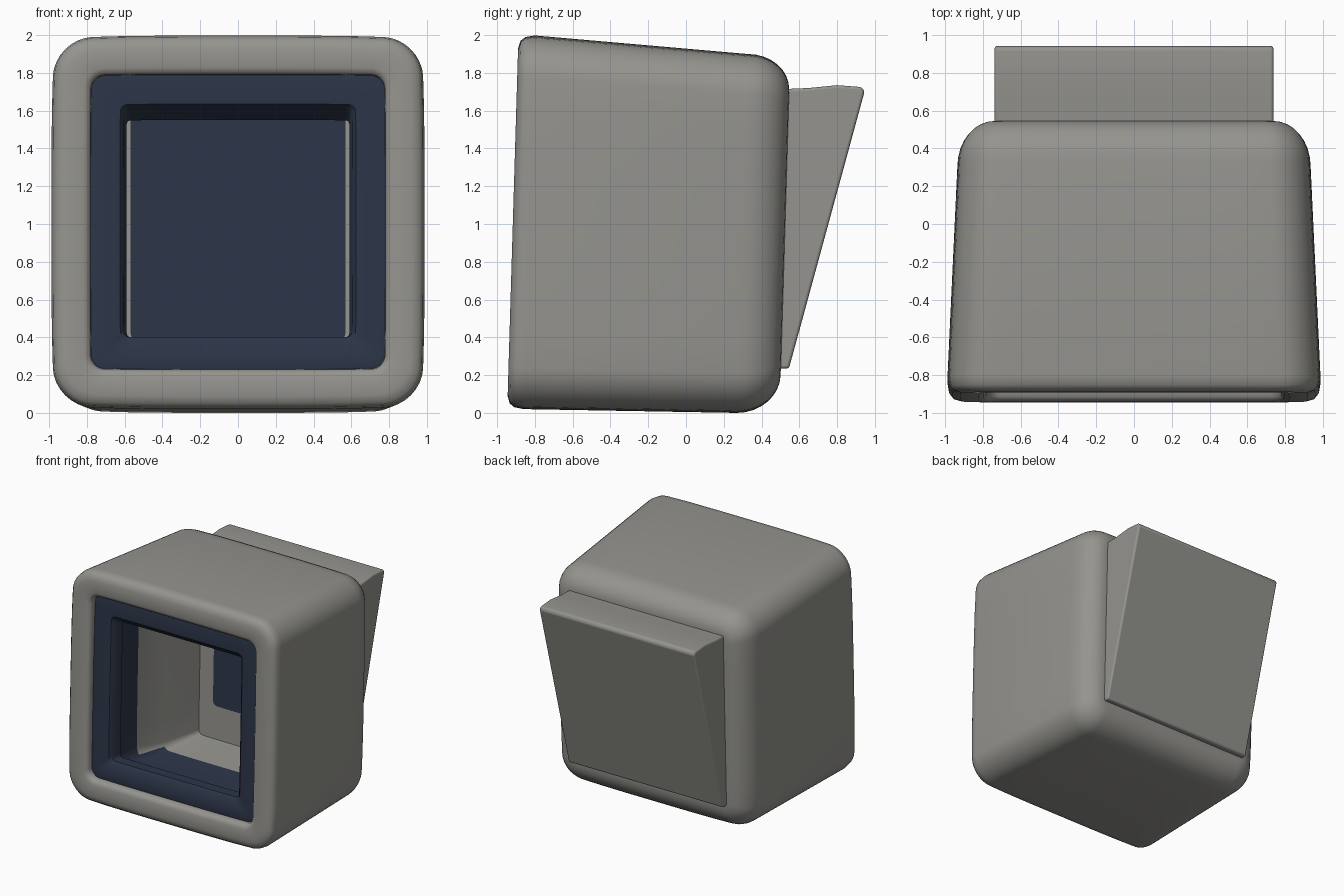
import bpy, bmesh, math

if "Cube" in bpy.data.objects:
    bpy.data.objects.remove(bpy.data.objects["Cube"])


def material(name, rgb):
    m = bpy.data.materials.new(name)
    m.diffuse_color = (*rgb, 1)
    m.use_nodes = True
    m.node_tree.nodes["Principled BSDF"].inputs["Base Color"].default_value = m.diffuse_color
    return m


GREY = material("warm grey", (0.30, 0.295, 0.272))
NAVY = material("dark navy", (0.025, 0.035, 0.063))
LEAN = 0.03          # the front and back lean slightly backwards
STEPS = 8            # segments per rounded corner


def finish(bm, name, mats):
    bmesh.ops.recalc_face_normals(bm, faces=bm.faces[:])
    me = bpy.data.meshes.new(name)
    bm.to_mesh(me)
    bm.free()
    ob = bpy.data.objects.new(name, me)
    bpy.context.collection.objects.link(ob)
    for m in mats:
        me.materials.append(m)
    return ob


def smooth(ob, angle):
    bpy.ops.object.select_all(action='DESELECT')
    ob.select_set(True)
    bpy.context.view_layer.objects.active = ob
    bpy.ops.object.shade_smooth_by_angle(angle=math.radians(angle))


def ring(bm, hx, z0, z1, r, y):
    """Rounded rectangle in the xz plane at depth y, with slightly bowed sides."""
    verts = []
    mid, hz = (z0 + z1) / 2, (z1 - z0) / 2
    bow = 0.1 * r
    corners = [(hx - r, z1 - r), (r - hx, z1 - r), (r - hx, z0 + r), (hx - r, z0 + r)]
    for k, (cx, cz) in enumerate(corners):
        for i in range(STEPS + 1):
            a = math.pi / 2 * (k + i / STEPS)
            x, z = cx + r * math.cos(a), cz + r * math.sin(a)
            u, v = x / hx, (z - mid) / hz
            x, z = x * (1 - bow * v ** 4), mid + (z - mid) * (1 - bow * u ** 4)
            verts.append(bm.verts.new((x, y + LEAN * (z - 1), z)))
        # extra points along the next straight side carry the bow
        nx, nz = corners[(k + 1) % 4]
        a = math.pi / 2 * (k + 1)
        for t in (0.12, 0.3, 0.5, 0.7, 0.88):
            x = cx + (nx - cx) * t + r * math.cos(a)
            z = cz + (nz - cz) * t + r * math.sin(a)
            u, v = x / hx, (z - mid) / hz
            x, z = x * (1 - bow * v ** 4), mid + (z - mid) * (1 - bow * u ** 4)
            verts.append(bm.verts.new((x, y + LEAN * (z - 1), z)))
    return verts


# Casing: one closed loft from the back of the cavity, out of the opening, round to the back.
# Each row: half width, bottom, top, corner radius, depth, colour of the band that follows
# (0 grey, 1 navy, 2 grey with a navy floor)
rows = [
    (0.57, 0.38, 1.60, 0.04, 0.49, 0),     # rear wall of the cavity
    (0.70, 0.10, 1.72, 0.04, 0.49, 0),
    (0.80, 0.07, 1.80, 0.06, 0.15, 2),
    (0.88, 0.05, 1.86, 0.11, -0.10, 1),    # front half of the cavity is navy
    (0.92, 0.06, 1.92, 0.17, -0.74, 1),
    (0.59, 0.40, 1.55, 0.02, -0.74, 1),    # bezel tunnel
    (0.605, 0.40, 1.62, 0.03, -0.83, 1),
    (0.625, 0.38, 1.635, 0.04, -0.85, 1),  # bezel
    (0.76, 0.25, 1.77, 0.07, -0.86, 1),
    (0.78, 0.23, 1.79, 0.07, -0.855, 0),   # rounded front lip
    (0.782, 0.228, 1.792, 0.07, -0.89, 0),
    (0.795, 0.215, 1.805, 0.08, -0.908, 0),
    (0.82, 0.19, 1.83, 0.10, -0.917, 0),
    (0.92, 0.09, 1.93, 0.16, -0.917, 0),
    (0.96, 0.05, 1.97, 0.18, -0.905, 0),
    (0.98, 0.03, 1.99, 0.19, -0.88, 0),
    (0.988, 0.02, 1.998, 0.20, -0.83, 0),
]
# outer side walls ending in a quarter-round at the back
for i in range(9):
    a = math.pi / 2 * i / 8
    d = 1 - math.cos(a)
    rows.append((0.935 - 0.19 * d, 0.20 * d, 1.90 - 0.19 * d,
                 0.20 - 0.14 * d, 0.30 + 0.225 * math.sin(a), 0))

bm = bmesh.new()
rings = [ring(bm, *row[:5]) for row in rows]
for a, b, row in zip(rings, rings[1:], rows):
    n = len(a)
    for i in range(n):
        j = (i + 1) % n
        f = bm.faces.new((a[i], a[j], b[j], b[i]))
        low = f.calc_center_median().z < 0.1
        f.material_index = int(low) if row[5] == 2 else row[5]
bm.faces.new(rings[0]).material_index = 1    # navy panel deep inside
bm.faces.new(rings[-1])
smooth(finish(bm, "casing", [GREY, NAVY]), 40)

# Rear wedge: side profile (y, z) extruded across x
profile = [(0.49, 0.235), (0.545, 0.235), (0.945, 1.70), (0.93, 1.725),
           (0.80, 1.735), (0.65, 1.72), (0.535, 1.715)]
bm = bmesh.new()
sides = [[bm.verts.new((x, y, z)) for y, z in profile] for x in (-0.738, 0.738)]
for s in sides:
    bm.faces.new(s)
for i in range(len(profile)):
    j = (i + 1) % len(profile)
    bm.faces.new((sides[0][i], sides[0][j], sides[1][j], sides[1][i]))
wedge = finish(bm, "rear_wedge", [GREY])
bev = wedge.modifiers.new("soft edges", 'BEVEL')
bev.width = 0.03
bev.segments = 4
bev.limit_method = 'ANGLE'
smooth(wedge, 40)
